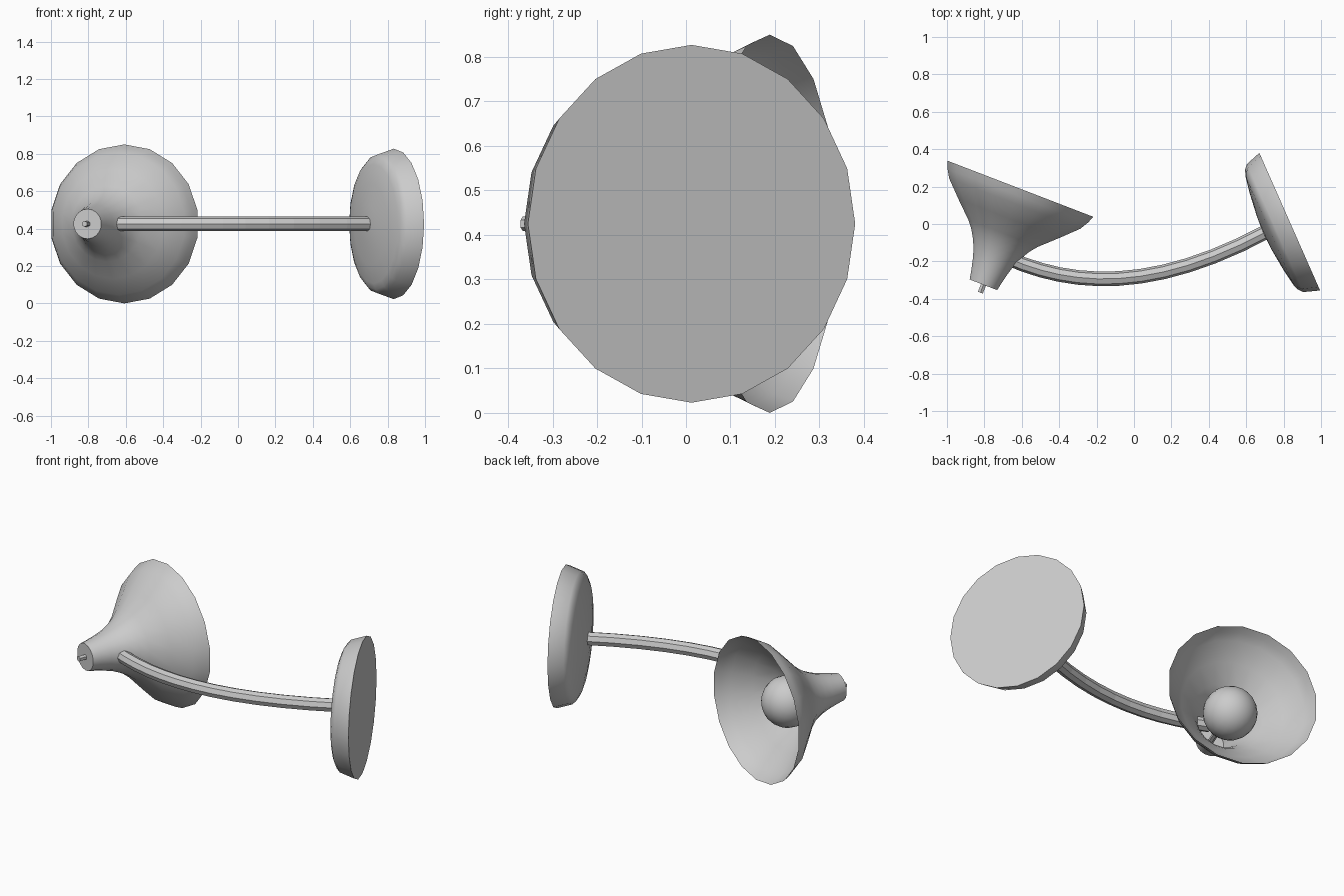
import bpy, bmesh, math
from mathutils import Vector, Matrix

cube = bpy.data.objects.get("Cube")
if cube:
    bpy.data.objects.remove(cube, do_unlink=True)

MID_Z = 0.425

grey = bpy.data.materials.new("plain grey")
grey.use_nodes = True
COLOUR = (0.6, 0.6, 0.6, 1)
grey.diffuse_color = COLOUR
grey.node_tree.nodes["Principled BSDF"].inputs["Base Color"].default_value = COLOUR


def finish(name, bm, smooth_angle=None):
    """Turn a bmesh into a named, coloured object."""
    mesh = bpy.data.meshes.new(name)
    bm.to_mesh(mesh)
    bm.free()
    mesh.materials.append(grey)
    obj = bpy.data.objects.new(name, mesh)
    bpy.context.collection.objects.link(obj)
    if smooth_angle:
        bpy.ops.object.select_all(action='DESELECT')
        obj.select_set(True)
        bpy.context.view_layer.objects.active = obj
        bpy.ops.object.shade_smooth_by_angle(angle=math.radians(smooth_angle))
    return obj


def frame(origin, axis):
    """Matrix whose z runs along a horizontal axis and whose x points up."""
    z = Vector((axis[0], axis[1], 0)).normalized()
    x = Vector((0, 0, 1))
    m = Matrix((x, z.cross(x), z)).transposed().to_4x4()
    return Matrix.Translation((origin[0], origin[1], MID_Z)) @ m


def bridge(bm, rings):
    n = len(rings[0])
    for a, b in zip(rings, rings[1:]):
        for i in range(n):
            j = (i + 1) % n
            bm.faces.new((a[i], a[j], b[j], b[i]))


def lathe(name, profile, sides, matrix, cap_start=True, cap_end=True, angle=45):
    """Spin (distance, radius) points around the local z axis."""
    bm = bmesh.new()
    rings = []
    for t, r in profile:
        angles = [2 * math.pi * i / sides for i in range(sides)]
        rings.append([bm.verts.new(matrix @ Vector((r * math.cos(a), r * math.sin(a), t)))
                      for a in angles])
    bridge(bm, rings)
    if cap_start:
        bm.faces.new(rings[0][::-1])
    if cap_end:
        bm.faces.new(rings[-1])
    return finish(name, bm, angle)


# Flared shade, open towards the back
shade_frame = frame((-0.805, -0.325), (0.359, 0.933))
shade_profile = [(0, 0.08), (0.05, 0.09), (0.108, 0.104), (0.16, 0.12), (0.21, 0.143),
                 (0.255, 0.17), (0.295, 0.203), (0.38, 0.294), (0.465, 0.381),
                 (0.51, 0.408), (0.55, 0.425)]
lathe("lamp_shade", shade_profile, 18, shade_frame, cap_end=False)

# Switch stem passing through the shade end to the bulb
lathe("switch_stem", [(-0.045, 0.016), (0.21, 0.016)], 6, shade_frame, angle=30)

# Round bulb
bm = bmesh.new()
bmesh.ops.create_uvsphere(bm, u_segments=20, v_segments=14, radius=0.148,
                          matrix=shade_frame @ Matrix.Translation((0, 0, 0.34)))
finish("bulb", bm, 60)

# Wall plate with a softly domed front
plate_frame = frame((0.8325, 0.0125), (-0.915, -0.404))
plate_profile = [(0, 0.402), (0.085, 0.374), (0.105, 0.352), (0.118, 0.32),
                 (0.135, 0.22), (0.149, 0.1), (0.153, 0.03)]
lathe("wall_plate", plate_profile, 20, plate_frame)

# Curved eight-sided arm, swept along a cubic path
P = [Vector(p) for p in ((-0.68, -0.18), (-0.33, -0.335), (0.1, -0.37), (0.72, -0.035))]
STEPS, SIDES, RADIUS = 12, 8, 0.039
bm = bmesh.new()
rings = []
for k in range(STEPS + 1):
    t = k / STEPS
    s = 1 - t
    c = P[0] * s**3 + P[1] * 3 * s * s * t + P[2] * 3 * s * t * t + P[3] * t**3
    d = (P[1] - P[0]) * s * s + (P[2] - P[1]) * 2 * s * t + (P[3] - P[2]) * t * t
    m = frame(c, d)
    rings.append([bm.verts.new(m @ Vector((RADIUS * math.cos(a), RADIUS * math.sin(a), 0)))
                  for a in (2 * math.pi * i / SIDES for i in range(SIDES))])
bridge(bm, rings)
bm.faces.new(rings[0][::-1])
bm.faces.new(rings[-1])
finish("curved_arm", bm)
